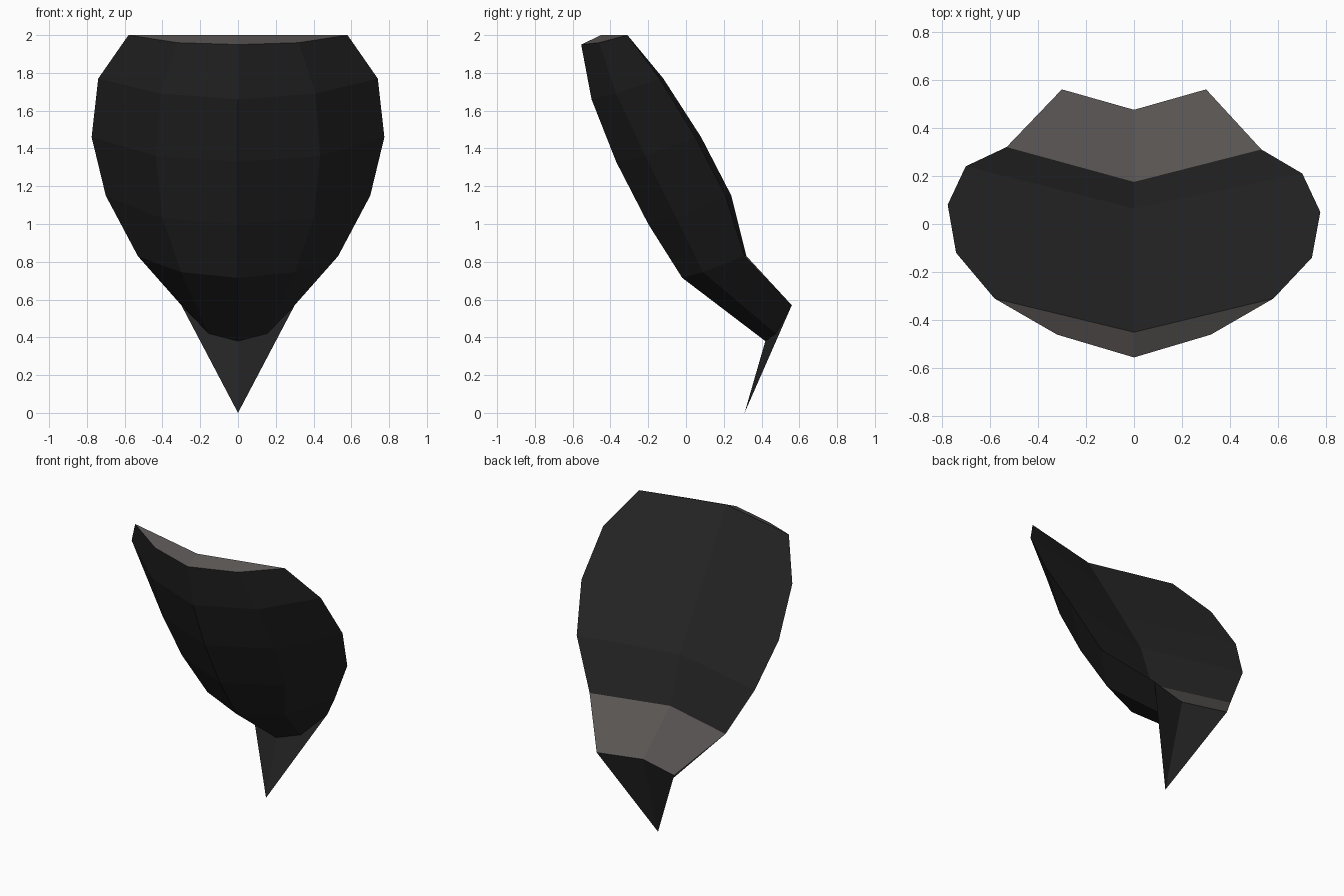
import bpy, bmesh

cube = bpy.data.objects.get("Cube")
if cube:
    bpy.data.objects.remove(cube)


def make_material(name, color):
    mat = bpy.data.materials.new(name)
    mat.use_nodes = True
    mat.diffuse_color = (*color, 1)
    mat.node_tree.nodes["Principled BSDF"].inputs["Base Color"].default_value = (*color, 1)
    return mat


BLACK, GREY = 0, 1
materials = [make_material("charcoal black", (0.018, 0.018, 0.018)),
             make_material("warm grey", (0.098, 0.089, 0.085))]


def make_object(name, bm):
    mesh = bpy.data.meshes.new(name)
    bm.to_mesh(mesh)
    bm.free()
    for mat in materials:
        mesh.materials.append(mat)
    obj = bpy.data.objects.new(name, mesh)
    bpy.context.collection.objects.link(obj)
    return obj


# Sections from top to bottom:
# rim x, y, z | shoulder x, y, z | front ridge y, z | back groove y | sway
SECTIONS = [
    (0.58, -0.31, 2.00, 0.32, -0.46, 1.96, -0.555, 1.95, -0.45, 0),
    (0.74, -0.13, 1.77, 0.41, -0.37, 1.69, -0.50, 1.66, -0.31, 0.01),
    (0.775, 0.065, 1.46, 0.435, -0.215, 1.36, -0.37, 1.33, -0.12, 0.015),
    (0.70, 0.225, 1.15, 0.40, -0.05, 1.03, -0.20, 1.00, 0.065, 0.015),
    (0.53, 0.315, 0.83, 0.30, 0.09, 0.745, -0.02, 0.715, 0.175, 0.005),
    (0.30, 0.56, 0.57, 0.155, 0.475, 0.42, 0.42, 0.38, 0.475, 0),
]
TIP = (0, 0.31, 0)

# Curved shell: rings of rim, shoulder, ridge, shoulder, rim, groove
bm = bmesh.new()
rings = []
for rx, ry, rz, sx, sy, sz, fy, fz, by, sway in SECTIONS:
    points = [(-rx, ry + sway, rz), (-sx, sy, sz), (0, fy, fz),
              (sx, sy, sz), (rx, ry - sway, rz), (0, by, rz)]
    rings.append([bm.verts.new(p) for p in points])

last = len(rings) - 2
for row, (upper, lower) in enumerate(zip(rings, rings[1:])):
    for i in range(6):
        j = (i + 1) % 6
        face = bm.faces.new((upper[i], lower[i], lower[j], upper[j]))
        # Lowest band of the back is grey
        face.material_index = GREY if row == last and i >= 4 else BLACK

# Grey cut face on top, folded along the middle
left_rim, left_shoulder, ridge, right_shoulder, right_rim, groove = rings[0]
for corners in ((left_rim, left_shoulder, ridge, groove),
                (groove, ridge, right_shoulder, right_rim)):
    bm.faces.new(corners).material_index = GREY
make_object("shell", bm)

# Folded pointed tip hanging from the lowest section
bm = bmesh.new()
rx, ry, rz = SECTIONS[-1][:3]
tip = bm.verts.new(TIP)
fold = bm.verts.new((0, SECTIONS[-1][8], rz))
for side in (-1, 1):
    rim = bm.verts.new((side * rx, ry, rz))
    bm.faces.new((tip, fold, rim) if side < 0 else (tip, rim, fold))
make_object("pointed_tip", bm)
